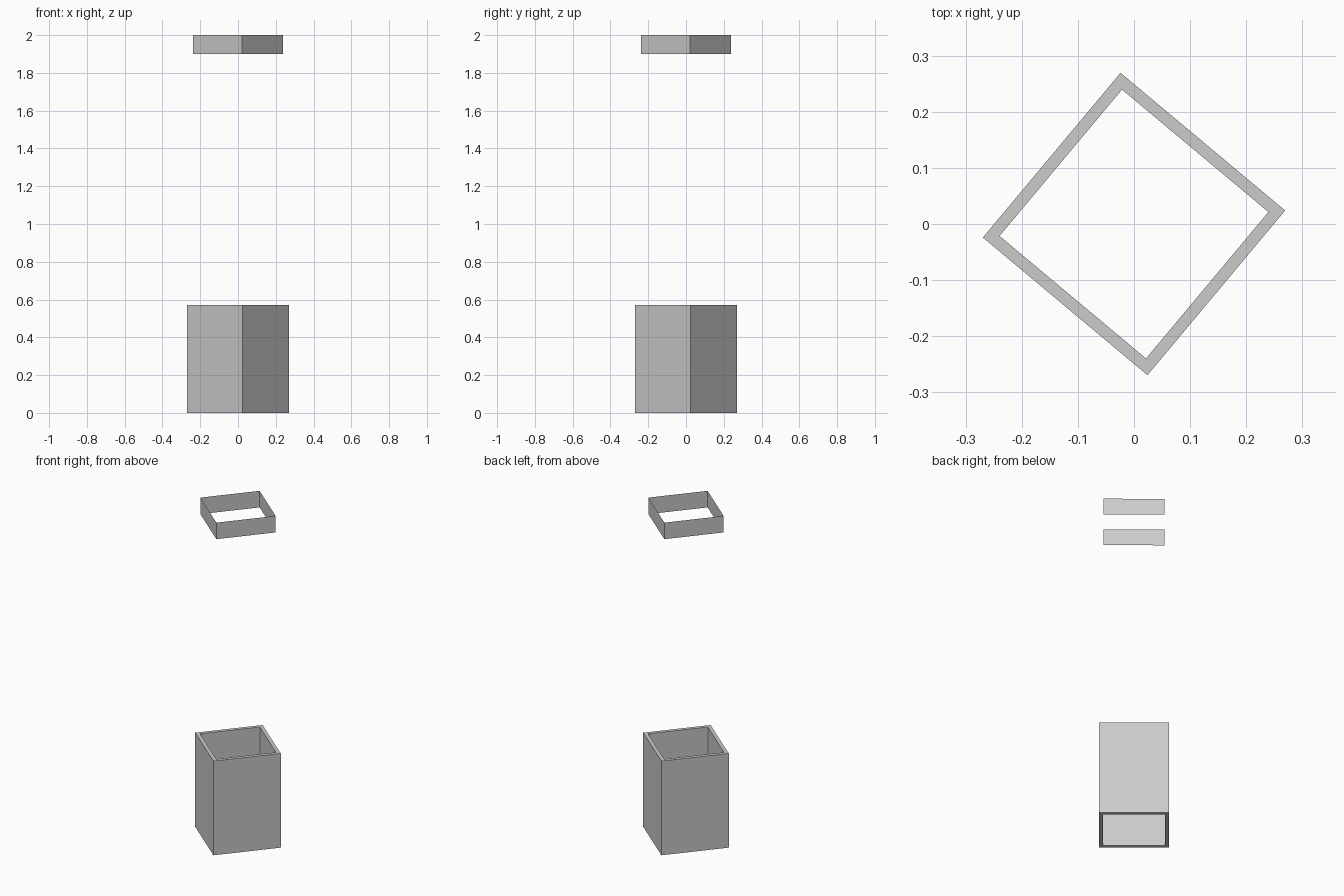
import bpy, bmesh, math

if "Cube" in bpy.data.objects:
    bpy.data.objects.remove(bpy.data.objects["Cube"])

ANGLE = math.radians(5.1)


def square(bm, radius, z):
    return [bm.verts.new((radius * math.cos(ANGLE + i * math.pi / 2),
                          radius * math.sin(ANGLE + i * math.pi / 2), z))
            for i in range(4)]


def bridge(bm, a, b):
    for i in range(4):
        j = (i + 1) % 4
        bm.faces.new((a[i], a[j], b[j], b[i]))


def square_shell(name, profile, closed=False):
    """Sweep a (radius, z) profile around a square."""
    bm = bmesh.new()
    loops = [square(bm, r, z) for r, z in profile]
    for a, b in zip(loops, loops[1:]):
        bridge(bm, a, b)
    if closed:
        bridge(bm, loops[-1], loops[0])
    mesh = bpy.data.meshes.new(name)
    bm.to_mesh(mesh)
    bm.free()
    obj = bpy.data.objects.new(name, mesh)
    bpy.context.collection.objects.link(obj)
    return obj


# Thick-walled open square base
square_shell("base_tube", [(0.2705, 0), (0.2705, 0.57), (0.2405, 0.57), (0.2405, 0)], closed=True)

# Thin sheet band at the top
square_shell("top_band", [(0.238, 1.9), (0.238, 2.0)])
